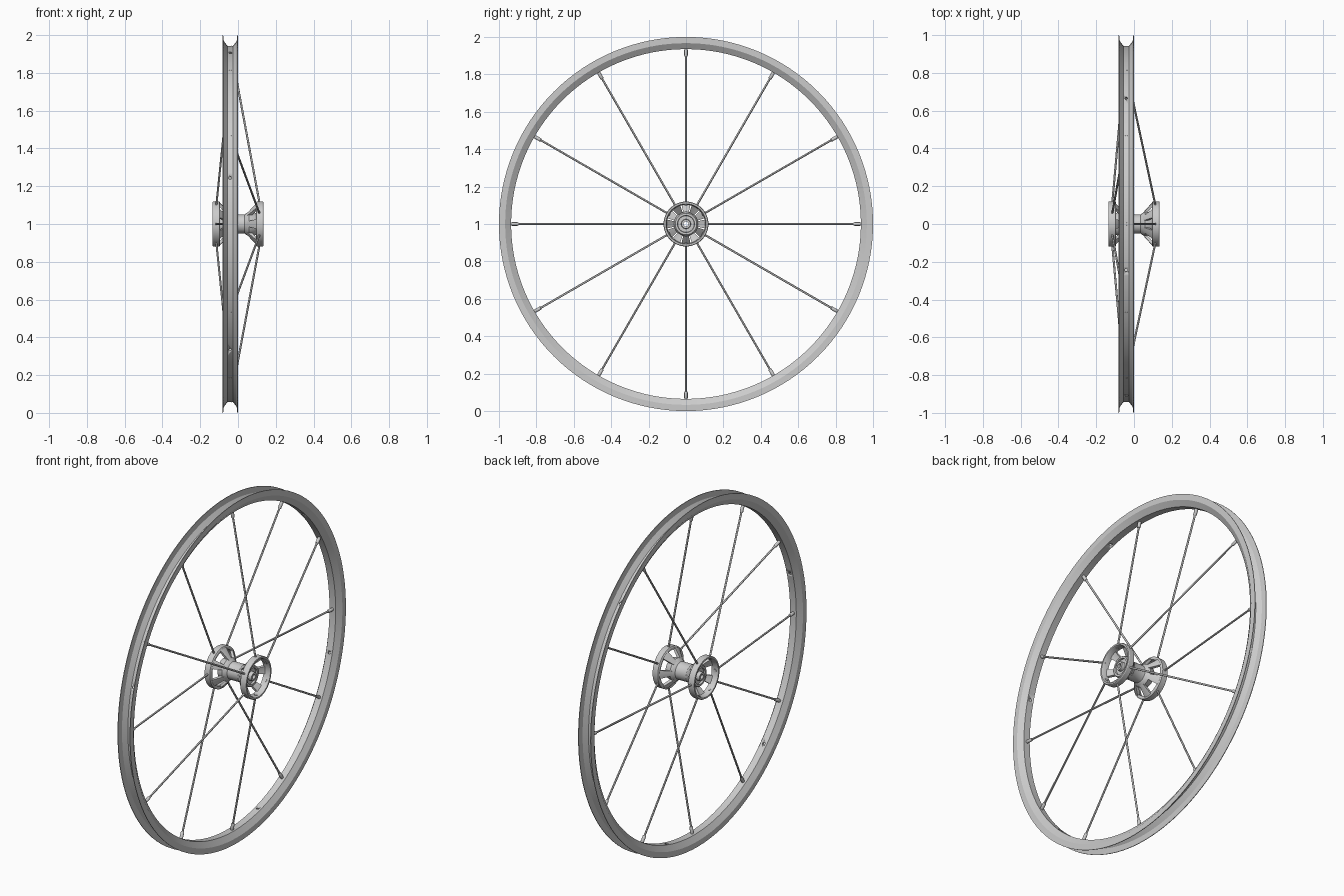
import bpy, bmesh, math
from mathutils import Vector

if "Cube" in bpy.data.objects:
    bpy.data.objects.remove(bpy.data.objects["Cube"])

CZ = 1.0  # axle height


def polar(x, r, a):
    return Vector((x, r * math.cos(a), CZ + r * math.sin(a)))


def finish(bm, name, angle=30):
    bmesh.ops.recalc_face_normals(bm, faces=bm.faces)
    me = bpy.data.meshes.new(name)
    bm.to_mesh(me)
    bm.free()
    ob = bpy.data.objects.new(name, me)
    bpy.context.collection.objects.link(ob)
    bpy.ops.object.select_all(action='DESELECT')
    ob.select_set(True)
    bpy.context.view_layer.objects.active = ob
    bpy.ops.object.shade_smooth_by_angle(angle=math.radians(angle))
    return ob


def lathe(bm, profile, seg, a0=0.0, a1=2 * math.pi):
    """Sweep a closed (x, r) profile round the axle, capped if a partial sweep."""
    full = abs(a1 - a0 - 2 * math.pi) < 1e-6
    n = seg if full else seg + 1
    rings = [[bm.verts.new(polar(x, r, a0 + (a1 - a0) * i / seg)) for x, r in profile]
             for i in range(n)]
    m = len(profile)
    for i in range(seg):
        A, B = rings[i], rings[(i + 1) % n]
        for j in range(m):
            k = (j + 1) % m
            bm.faces.new((A[j], A[k], B[k], B[j]))
    if not full:
        bm.faces.new(rings[0])
        bm.faces.new(rings[-1])


def rod(bm, p, q, stations, sides):
    """Round rod from p to q; stations are (fraction, radius)."""
    rot = (q - p).to_track_quat('Z', 'Y')
    rings = []
    for t, r in stations:
        rings.append([bm.verts.new(p.lerp(q, t) + rot @ Vector((
            r * math.cos(2 * math.pi * i / sides), r * math.sin(2 * math.pi * i / sides), 0)))
            for i in range(sides)])
    for A, B in zip(rings, rings[1:]):
        for i in range(sides):
            k = (i + 1) % sides
            bm.faces.new((A[i], A[k], B[k], B[i]))
    bm.faces.new(rings[0])
    bm.faces.new(rings[-1])


# Rim: thin channel section, mirrored about its centre plane
RX = -0.041
half = [(0.041, 1.0), (0.041, 0.967), (0.02, 0.935)]
inner = [(0.014, 0.942), (0.034, 0.968), (0.0375, 1.0)]
prof = ([(RX + x, r) for x, r in half] + [(RX - x, r) for x, r in half[::-1]]
        + [(RX - x, r) for x, r in inner[::-1]] + [(RX + x, r) for x, r in inner])
bm = bmesh.new()
lathe(bm, prof, 128)
rim = finish(bm, "rim")

# Small drilled holes between the spokes
bm = bmesh.new()
for i in range(6):
    a = math.radians(45 + 60 * i)
    rod(bm, polar(RX, 0.90, a), polar(RX, 0.97, a), [(0, 0.008), (1, 0.008)], 16)
cutter = finish(bm, "rim_hole_cutter")
cutter.hide_render = True
bpy.context.view_layer.objects.active = rim
mod = rim.modifiers.new("holes", 'BOOLEAN')
mod.object = cutter
mod.solver = 'EXACT'
bpy.ops.object.modifier_apply(modifier=mod.name)
bpy.data.objects.remove(cutter)

# Spokes alternate between the two hub flanges, each with a nipple at the rim
spokes, nipples, heads = bmesh.new(), bmesh.new(), bmesh.new()
for i in range(12):
    a = math.radians(30 * i)
    side = 1 if i % 2 else -1
    p, q = polar(0.116 * side, 0.10, a), polar(RX, 0.943, a)
    rod(spokes, p, q, [(0, 0.0055), (0.97, 0.0055)], 12)
    rod(heads, p, q, [(0, 0.009), (0.02, 0.009)], 12)
    rod(nipples, p, q, [(0.945, 0.0075), (0.95, 0.0095), (0.985, 0.0095), (1.0, 0.007)], 12)
finish(spokes, "spokes")
finish(nipples, "spoke_nipples")
finish(heads, "spoke_heads")

# Hub flanges: outer ring, six conical arms and a bearing seat on each side
for side, label in ((1, "right"), (-1, "left")):
    def s(profile):
        return [(x * side, r) for x, r in profile]

    bm = bmesh.new()
    lathe(bm, s([(0.095, 0.114), (0.099, 0.12), (0.13, 0.12), (0.135, 0.117),
                 (0.135, 0.108), (0.128, 0.104), (0.095, 0.102)]), 64)
    finish(bm, label + "_flange_ring")

    bm = bmesh.new()
    for i in range(6):
        mid = math.radians(60 * i + (0 if side > 0 else 30))
        w = math.radians(13)
        lathe(bm, s([(0.036, 0.046), (0.046, 0.058), (0.098, 0.116),
                     (0.106, 0.105), (0.062, 0.05)]), 6, mid - w, mid + w)
    finish(bm, label + "_flange_arms")

    bm = bmesh.new()
    lathe(bm, s([(0.03, 0.04), (0.038, 0.054), (0.058, 0.066), (0.09, 0.06), (0.094, 0.057),
                 (0.094, 0.046), (0.084, 0.044), (0.084, 0.026), (0.104, 0.024),
                 (0.104, 0.013), (0.03, 0.013)]), 48)
    finish(bm, label + "_bearing_seat")

# Hub barrel with a slim waist and an open axle bore
bm = bmesh.new()
lathe(bm, [(-0.05, 0.055), (-0.036, 0.05), (0.036, 0.05), (0.05, 0.055),
           (0.05, 0.013), (-0.05, 0.013)], 48)
finish(bm, "hub_barrel")
